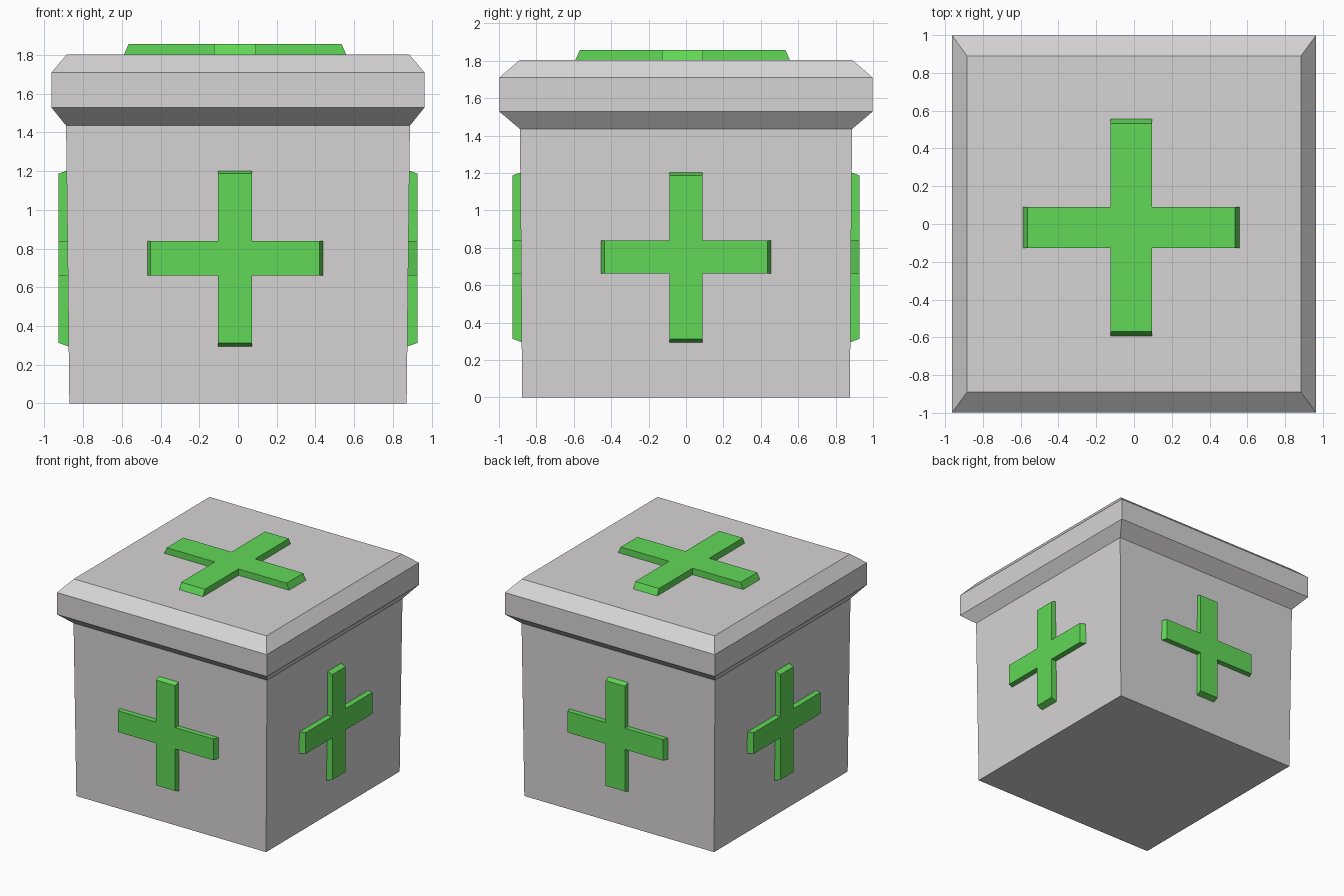
import bpy, bmesh
from math import pi
from mathutils import Matrix

if "Cube" in bpy.data.objects:
    bpy.data.objects.remove(bpy.data.objects["Cube"])


def material(name, rgb):
    m = bpy.data.materials.new(name)
    m.diffuse_color = (*rgb, 1)
    m.use_nodes = True
    m.node_tree.nodes["Principled BSDF"].inputs["Base Color"].default_value = m.diffuse_color
    return m


GREY = material("light grey", (0.67, 0.655, 0.655))
GREEN = material("bright green", (0.12, 0.69, 0.095))


def loft(name, rings, mat, cap_bottom=False, cap_top=False, matrix=Matrix()):
    """Join equal-length rings of points into a flat-shaded shell."""
    bm = bmesh.new()
    loops = [[bm.verts.new(p) for p in ring] for ring in rings]
    n = len(loops[0])
    for low, high in zip(loops, loops[1:]):
        for i in range(n):
            j = (i + 1) % n
            bm.faces.new((low[i], low[j], high[j], high[i]))
    if cap_bottom:
        bm.faces.new(loops[0][::-1])
    if cap_top:
        bm.faces.new(loops[-1])
    bm.transform(matrix)
    me = bpy.data.meshes.new(name)
    bm.to_mesh(me)
    bm.free()
    me.materials.append(mat)
    ob = bpy.data.objects.new(name, me)
    bpy.context.collection.objects.link(ob)
    return ob


def rect(hx, hy, z):
    return [(-hx, -hy, z), (hx, -hy, z), (hx, hy, z), (-hx, hy, z)]


def plus(reach, w, z):
    """Plus outline: one arm's three corners turned four times."""
    pts = []
    x, y = (1, 0), (0, 1)
    for _ in range(4):
        for a, b in ((reach, -w), (reach, w), (w, w)):
            pts.append((a * x[0] + b * y[0], a * x[1] + b * y[1], z))
        x, y = y, (-x[0], -x[1])
    return pts


# Box body and bevelled lid meet in a shared open seam
SEAM = rect(0.888, 0.888, 1.435)
loft("box_body", [rect(0.871, 0.876, 0), SEAM], GREY, cap_bottom=True)
loft("box_lid", [SEAM, rect(0.963, 0.998, 1.528), rect(0.963, 0.998, 1.71),
                 rect(0.884, 0.89, 1.803)], GREY, cap_top=True)

# Raised plus on the lid
loft("lid_plus", [plus(0.575, 0.109, 1.80), plus(0.55, 0.109, 1.856)], GREEN,
     cap_top=True, matrix=Matrix.Translation((-0.015, -0.018, 0)))

# Raised plus on each side, turned around the box
for i, side in enumerate(("front", "right", "back", "left")):
    shift = -0.015 if side == "front" else 0.0
    place = (Matrix.Rotation(i * pi / 2, 4, "Z")
             @ Matrix.Translation((shift, 0, 0.75))
             @ Matrix.Rotation(pi / 2, 4, "X"))
    loft(side + "_plus", [plus(0.457, 0.088, 0.872), plus(0.437, 0.088, 0.927)],
         GREEN, cap_top=True, matrix=place)
